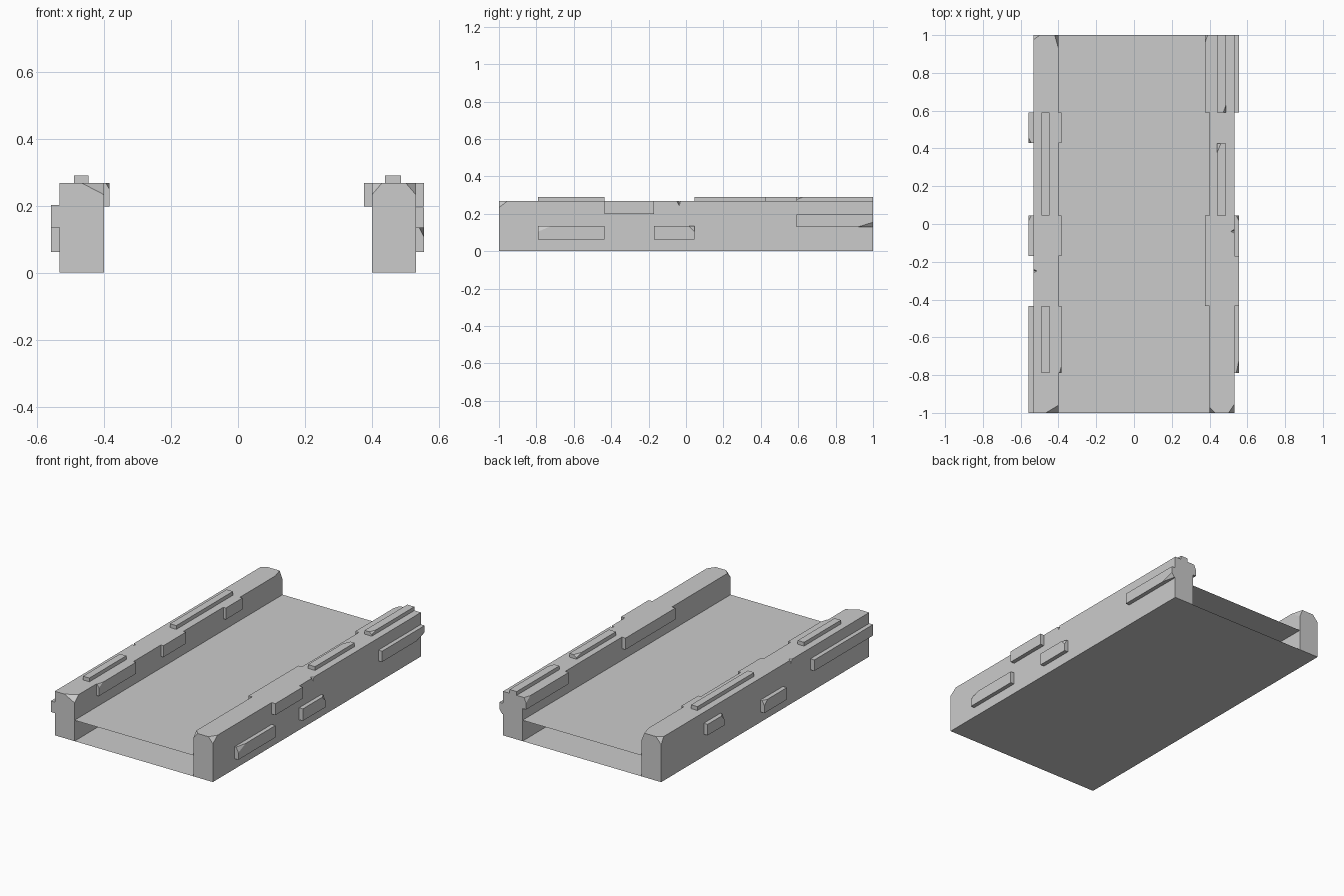
import bpy, bmesh
from mathutils import Vector

if "Cube" in bpy.data.objects:
    bpy.data.objects.remove(bpy.data.objects["Cube"])


def finish(name, bm):
    bmesh.ops.recalc_face_normals(bm, faces=bm.faces)
    me = bpy.data.meshes.new(name)
    bm.to_mesh(me)
    bm.free()
    ob = bpy.data.objects.new(name, me)
    bpy.context.collection.objects.link(ob)
    return ob


def block(name, xs, ys, zs, chips=()):
    """Box between ranges; each chip = (corner signs, cut lengths along x, y, z)."""
    lo, hi = Vector((xs[0], ys[0], zs[0])), Vector((xs[1], ys[1], zs[1]))
    bm = bmesh.new()
    bmesh.ops.create_cube(bm, size=1)
    for v in bm.verts:
        v.co = Vector([hi[i] if v.co[i] > 0 else lo[i] for i in range(3)])
    for sign, cut in chips:
        corner = Vector([hi[i] if sign[i] > 0 else lo[i] for i in range(3)])
        normal = Vector([sign[i] / cut[i] for i in range(3)])
        on_plane = corner - Vector((sign[0] * cut[0], 0, 0))
        geom = bm.verts[:] + bm.edges[:] + bm.faces[:]
        bmesh.ops.bisect_plane(bm, geom=geom, plane_co=on_plane,
                               plane_no=normal, clear_outer=True)
        rim = [e for e in bm.edges if e.is_boundary]
        bmesh.ops.holes_fill(bm, edges=rim, sides=0)
    return finish(name, bm)


def plate(name, half_x, z):
    bm = bmesh.new()
    bm.faces.new([bm.verts.new((x * half_x, y, z))
                  for x, y in ((-1, -1), (1, -1), (1, 1), (-1, 1))])
    ob = finish(name, bm)
    if ob.data.polygons[0].normal.z * (z - 0.05) < 0:
        ob.data.flip_normals()
    return ob


def notch(wall, x, y, side):
    """Cut a small wedge out of the outer top edge of a wall."""
    bm = bmesh.new()
    pts = [(x - side * .025, y, .275), (x + side * .01, y - .02, .28),
           (x + side * .01, y + .02, .28), (x + side * .01, y + .005, .23)]
    bmesh.ops.convex_hull(bm, input=[bm.verts.new(p) for p in pts])
    cutter = finish("notch_cutter", bm)
    cutter.hide_render = True
    cutter.hide_set(True)
    mod = wall.modifiers.new("notch", 'BOOLEAN')
    mod.operation = 'DIFFERENCE'
    mod.object = cutter


# Open-ended deck: walkway surface and underside
plate("deck_surface", .40, .127)
plate("deck_underside", .40, 0)

# Parapet walls with chipped end corners
left = block("left_wall", (-.533, -.40), (-1, 1), (0, .268), [
    ((1, -1, 1), (.067, .04, .035)), ((-1, 1, 1), (.035, .025, .04)),
    ((1, 1, 1), (.02, .07, .05))])
right = block("right_wall", (.40, .531), (-1, 1), (0, .268), [
    ((-1, -1, 1), (.03, .03, .035)), ((1, -1, 1), (.03, .045, .035))])
notch(left, -.533, -.25, -1)
notch(right, .531, -.04, 1)

# Row heights shared by the protruding stones
LOW, MID, TOP, CAP = (.062, .135), (.135, .202), (.198, .268), (.268, .291)

# Stones on the outer faces
LO, RO = (-.559, -.533), (.531, .556)
block("left_outer_stone", LO, (-1, -.435), MID)
block("left_outer_stone", LO, (-.17, .045), LOW, [((-1, 1, 1), (.015, .03, .03))])
block("left_outer_stone", LO, (.43, .59), MID, [((-1, -1, 1), (.015, .03, .03))])
block("right_outer_stone", RO, (-.79, -.435), LOW, [((1, -1, 1), (.015, .07, .03))])
block("right_outer_stone", RO, (-.17, .045), LOW, [((1, 1, 1), (.015, .03, .03))])
block("right_outer_stone", RO, (-.435, -.17), TOP)
block("right_outer_stone", RO, (.59, 1), (.13, .195), [((1, 1, -1), (.018, .08, .025))])

# Stones on the inner faces
LI, RI = (-.40, -.383), (.376, .40)
block("left_inner_stone", LI, (-.79, -.435), TOP, [((1, -1, 1), (.012, .04, .02))])
block("left_inner_stone", LI, (-.17, .045), TOP)
block("left_inner_stone", LI, (.43, .59), TOP)
block("right_inner_stone", RI, (-.435, .045), TOP)
block("right_inner_stone", RI, (.59, 1), TOP, [((-1, 1, 1), (.014, .04, .03))])

# Raised cap stones along the wall tops
LC, RC = (-.49, -.447), (.439, .487)
block("left_cap_stone", LC, (-.79, -.435), CAP)
block("left_cap_stone", LC, (.045, .59), CAP)
block("right_cap_stone", RC, (.045, .425), CAP, [((-1, 1, 1), (.02, .05, .015))])
block("right_cap_stone", RC, (.59, 1), CAP, [((1, -1, 1), (.015, .04, .015))])
